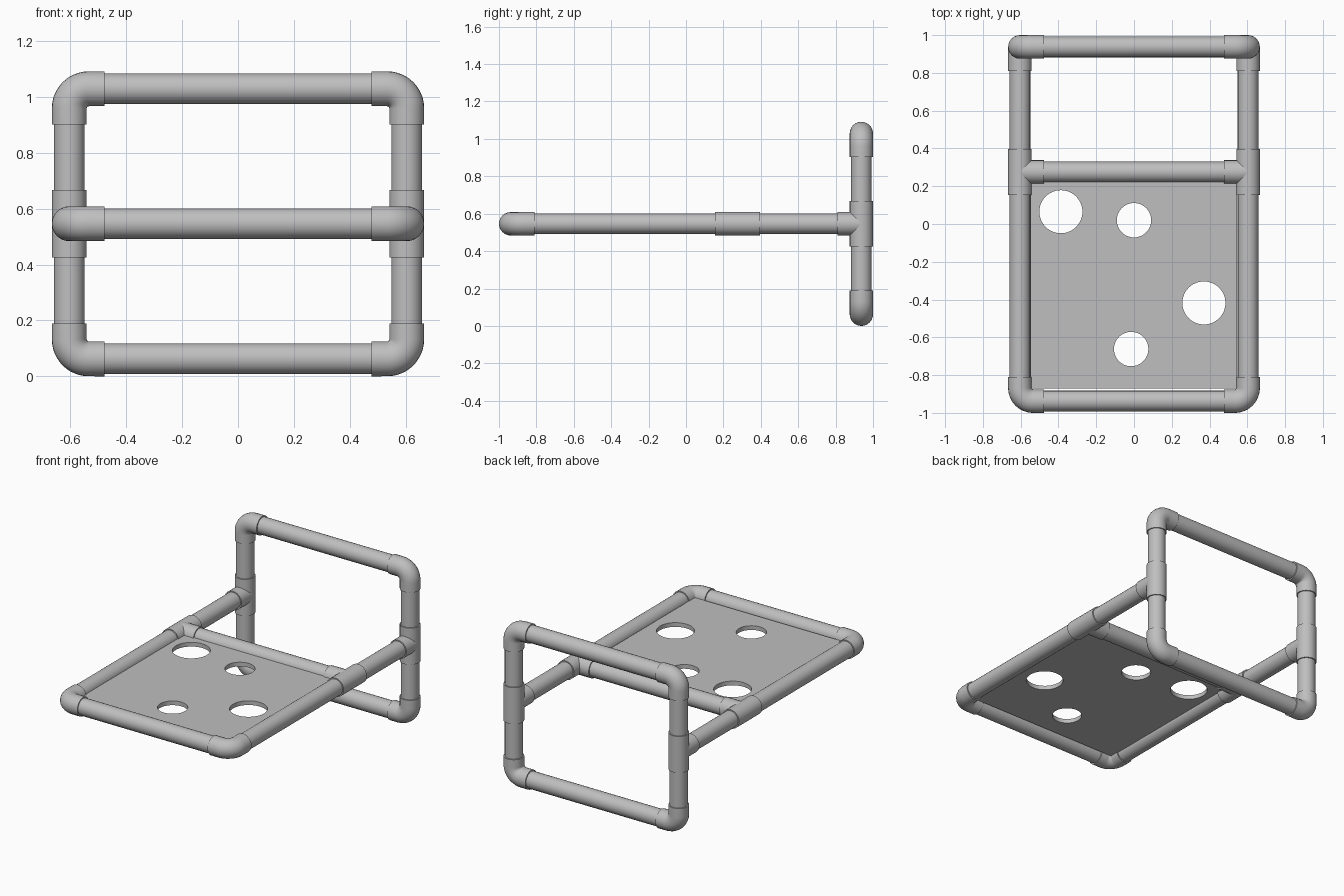
import bpy
import math
from mathutils import Vector

cube = bpy.data.objects.get("Cube")
if cube:
    bpy.data.objects.remove(cube, do_unlink=True)

# Main dimensions
PIPE, FIT = 0.055, 0.0625        # pipe and fitting radii
BEND, ARM = 0.07, 0.127          # elbow bend radius, fitting arm length
X, Y = 0.604, 0.9375             # pipe centre lines
LOW, MID, TOP = FIT, 0.546, 1.029
CROSS_Y = 0.275

grey = bpy.data.materials.new("plain_grey")
grey.use_nodes = True
grey.diffuse_color = (0.52, 0.52, 0.52, 1)
grey.node_tree.nodes["Principled BSDF"].inputs["Base Color"].default_value = (0.52, 0.52, 0.52, 1)


def add_spline(curve, points, closed=False):
    spline = curve.splines.new("POLY")
    spline.points.add(len(points) - 1)
    for target, p in zip(spline.points, points):
        target.co = (*p, 1)
    spline.use_cyclic_u = closed


def finish(name, curve):
    """Turn a curve into a smooth-shaded mesh object."""
    temp = bpy.data.objects.new("temp_curve", curve)
    bpy.context.collection.objects.link(temp)
    bpy.context.view_layer.update()
    mesh = bpy.data.meshes.new_from_object(
        temp.evaluated_get(bpy.context.evaluated_depsgraph_get()))
    bpy.data.objects.remove(temp, do_unlink=True)
    obj = bpy.data.objects.new(name, mesh)
    bpy.context.collection.objects.link(obj)
    mesh.materials.clear()
    mesh.materials.append(grey)
    bpy.ops.object.select_all(action="DESELECT")
    obj.select_set(True)
    bpy.context.view_layer.objects.active = obj
    bpy.ops.object.shade_smooth_by_angle(angle=math.radians(35))
    return obj


def tube(name, radius, *paths):
    """Capped round tubes swept along the given paths."""
    curve = bpy.data.curves.new(name, "CURVE")
    curve.dimensions = "3D"
    curve.bevel_depth = radius
    curve.bevel_resolution = 10
    curve.use_fill_caps = True
    for path in paths:
        add_spline(curve, path)
    return finish(name, curve)


def elbow(name, corner, a, b):
    """Right-angle fitting with arms along directions a and b."""
    corner, a, b = Vector(corner), Vector(a), Vector(b)
    centre = corner + (a + b) * BEND
    angles = [math.pi / 2 * i / 12 for i in range(13)]
    arc = [centre - b * BEND * math.cos(t) - a * BEND * math.sin(t) for t in angles]
    tube(name, FIT, [corner + a * ARM] + arc + [corner + b * ARM])


def tee(name, centre, run, branch):
    """Straight fitting along run, with one arm along branch."""
    centre, run, branch = Vector(centre), Vector(run), Vector(branch)
    tube(name, FIT, [centre - run * 0.121, centre + run * 0.121],
         [centre, centre + branch * ARM])


# Both sides: uprights, rails and their fittings
for side, s in (("left", 1), ("right", -1)):
    x, inward = s * X, (-s, 0, 0)
    tube(side + "_upright", PIPE, [(x, Y, LOW + BEND), (x, Y, TOP - BEND)])
    tube(side + "_rail", PIPE, [(x, -Y + BEND, MID), (x, Y, MID)])
    elbow(side + "_lower_elbow", (x, Y, LOW), inward, (0, 0, 1))
    elbow(side + "_upper_elbow", (x, Y, TOP), inward, (0, 0, -1))
    elbow(side + "_front_elbow", (x, -Y, MID), inward, (0, 1, 0))
    tee(side + "_upright_tee", (x, Y, MID), (0, 0, 1), (0, -1, 0))
    tee(side + "_rail_tee", (x, CROSS_Y, MID), (0, 1, 0), inward)

# Pipes running across
for name, y, z, half in (("lower_back_pipe", Y, LOW, X - BEND),
                         ("upper_back_pipe", Y, TOP, X - BEND),
                         ("front_pipe", -Y, MID, X - BEND),
                         ("cross_pipe", CROSS_Y, MID, X)):
    tube(name, PIPE, [(-half, y, z), (half, y, z)])

# Flat panel with four round holes
panel = bpy.data.curves.new("panel", "CURVE")
panel.dimensions = "2D"
panel.fill_mode = "BOTH"
panel.extrude = 0.014
left, right, front, back = -0.549, 0.545, -0.87, 0.235
add_spline(panel, [(left, front, 0), (right, front, 0), (right, back, 0), (left, back, 0)], True)
for cx, cy, r in ((-0.387, 0.065, 0.114), (0, 0.02, 0.091),
                  (0.37, -0.418, 0.114), (-0.015, -0.662, 0.091)):
    ring = [math.tau * i / 48 for i in range(48)]
    add_spline(panel, [(cx + r * math.cos(t), cy + r * math.sin(t), 0) for t in ring], True)
finish("panel", panel).location.z = MID
